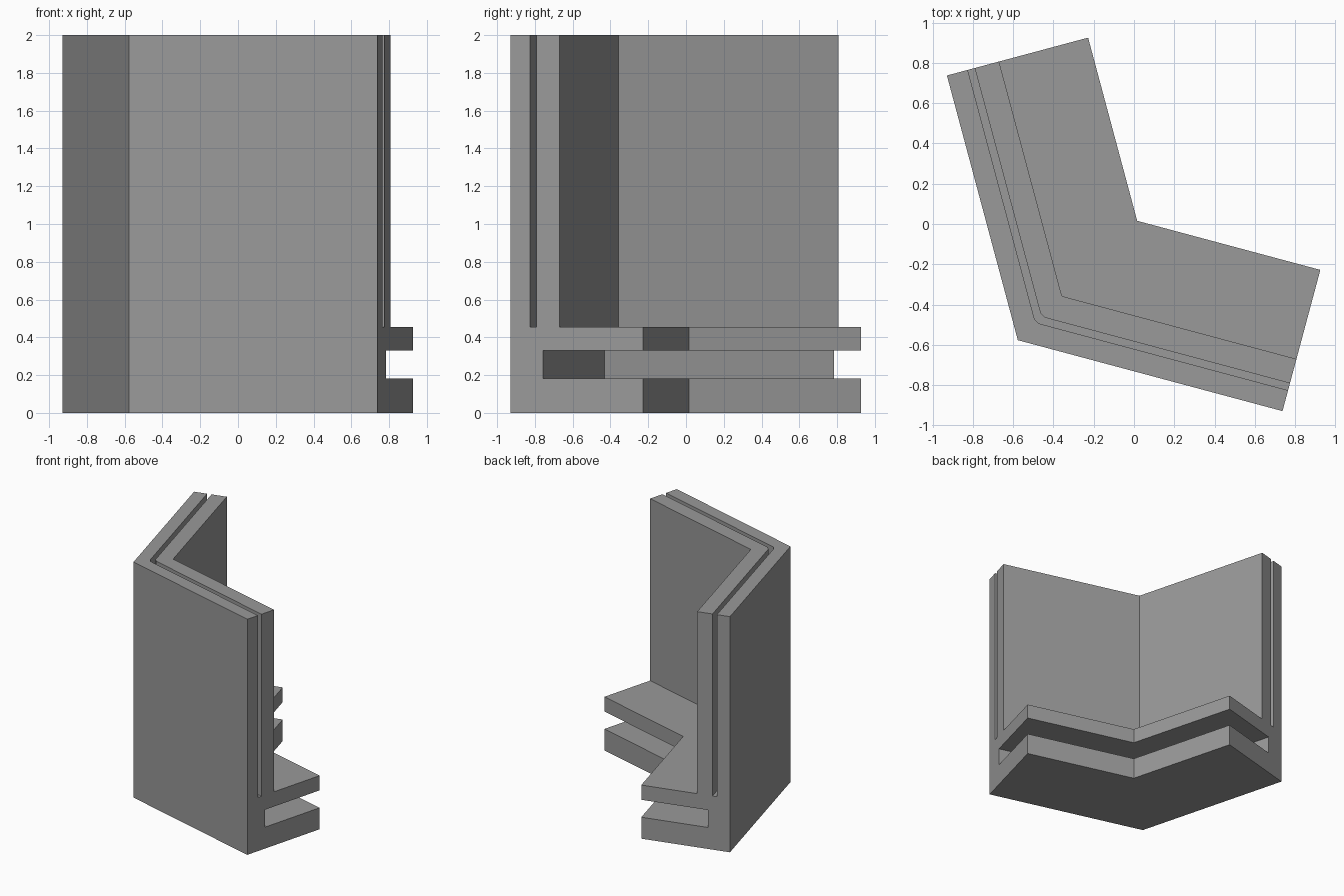
import bpy, bmesh, math
from mathutils import Vector

if "Cube" in bpy.data.objects:
    bpy.data.objects.remove(bpy.data.objects["Cube"])

# Cross-section: (depth from the outer face, height)
section = [
    (0, 0), (0.726, 0), (0.726, 0.182), (0.178, 0.182), (0.178, 0.33),
    (0.726, 0.33), (0.726, 0.455), (0.268, 0.455), (0.268, 2.0),
    (0.143, 2.0), (0.143, 0.455), (0.107, 0.455), (0.107, 2.0), (0, 2.0),
]
GROOVE = {9, 10, 11, 12}      # section points of the narrow panel groove
CHAMFER = 0.018               # small cut across the groove's corner
LEG = 1.361                   # length of the outer face of each leg
CORNER = Vector((-0.577, -0.577, 0))

a = math.radians(15)
along_right = Vector((math.cos(a), -math.sin(a), 0))
in_right = Vector((math.sin(a), math.cos(a), 0))
mitre = Vector((1, 1, 0)).normalized() / math.sin(math.radians(60))


def swap(v):
    """Mirror across the bisector of the two legs."""
    return Vector((v.y, v.x, v.z))


def end_station():
    return [CORNER + along_right * LEG + in_right * d + Vector((0, 0, z))
            for d, z in section]


def corner_station():
    return [CORNER + mitre * d + Vector((0, 0, z))
            + along_right * (CHAMFER if i in GROOVE else 0)
            for i, (d, z) in enumerate(section)]


# Sweep the section along both legs of the angled frame
right = [end_station(), corner_station()]
stations = right + [[swap(p) for p in s] for s in reversed(right)]
bm = bmesh.new()
rings = [[bm.verts.new(p) for p in s] for s in stations]
n = len(section)
for r0, r1 in zip(rings, rings[1:]):
    for i in range(n):
        j = (i + 1) % n
        bm.faces.new((r0[i], r0[j], r1[j], r1[i]))
bm.faces.new(rings[0])
bm.faces.new(rings[-1])
bmesh.ops.remove_doubles(bm, verts=bm.verts, dist=0.0005)
bmesh.ops.recalc_face_normals(bm, faces=bm.faces)

mesh = bpy.data.meshes.new("angled_corner_bracket")
bm.to_mesh(mesh)
bm.free()
bracket = bpy.data.objects.new("angled_corner_bracket", mesh)
bpy.context.collection.objects.link(bracket)

# Plain grey finish
grey = bpy.data.materials.new("mid_grey")
grey.diffuse_color = (0.32, 0.32, 0.32, 1)
grey.use_nodes = True
grey.node_tree.nodes["Principled BSDF"].inputs["Base Color"].default_value = grey.diffuse_color
mesh.materials.append(grey)
